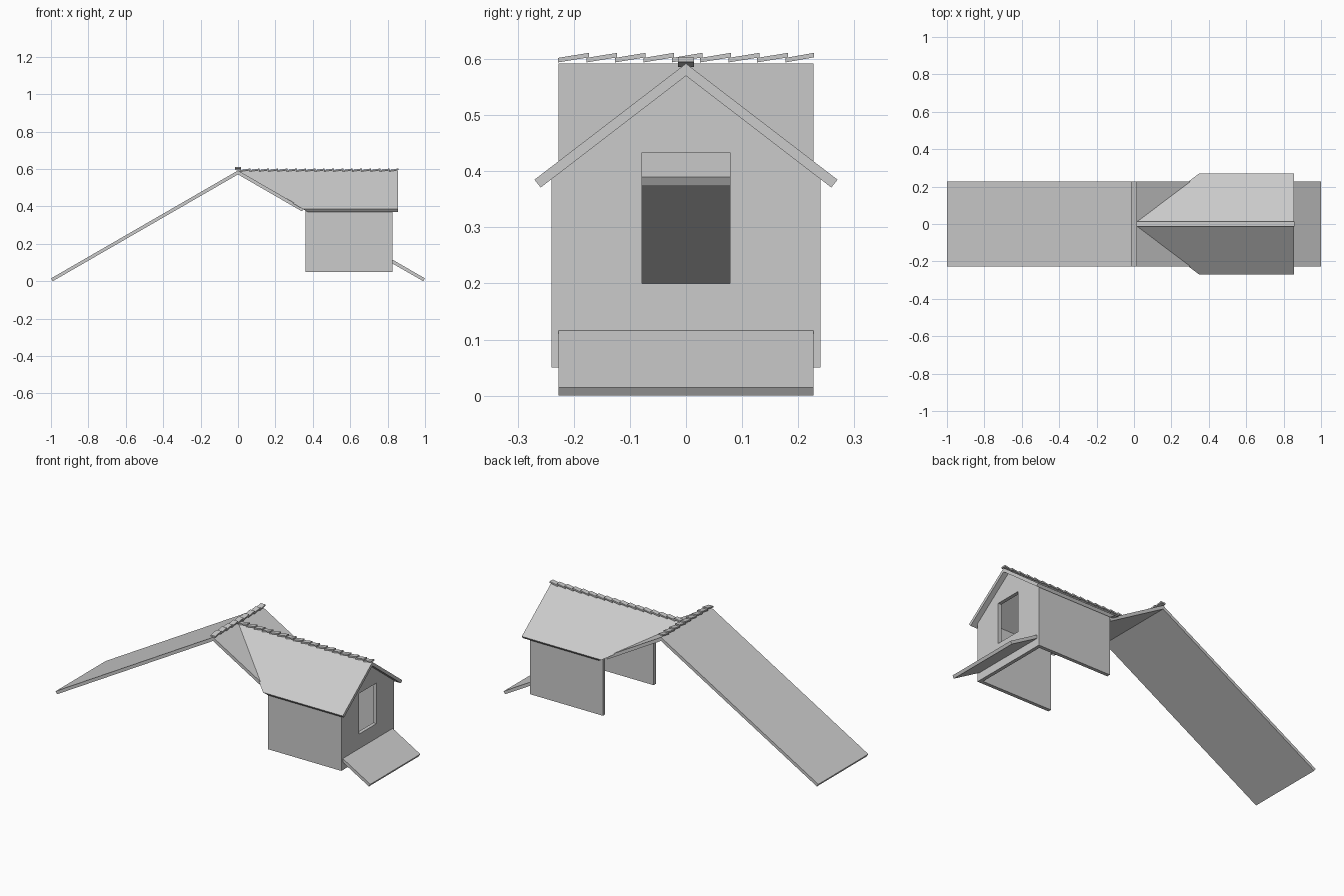
import bpy, bmesh
from mathutils import Vector

cube = bpy.data.objects.get("Cube")
if cube:
    bpy.data.objects.remove(cube, do_unlink=True)

grey = bpy.data.materials.new("plain grey")
grey.use_nodes = True
grey.diffuse_color = (0.6, 0.6, 0.6, 1)
grey.node_tree.nodes["Principled BSDF"].inputs["Base Color"].default_value = (0.6, 0.6, 0.6, 1)


def prism(name, profiles, axis, lo, hi, mirror=False, cut=None):
    """Extrude (across, z) profiles along x or y; optionally trim and mirror."""
    bm = bmesh.new()
    for profile in profiles:
        def place(a, z, d):
            return bm.verts.new((d, a, z) if axis == "x" else (a, d, z))
        near = [place(a, z, lo) for a, z in profile]
        far = [place(a, z, hi) for a, z in profile]
        bm.faces.new(near)
        bm.faces.new(far[::-1])
        n = len(profile)
        for i in range(n):
            j = (i + 1) % n
            bm.faces.new((near[i], far[i], far[j], near[j]))
    if cut:
        bmesh.ops.bisect_plane(bm, geom=bm.verts[:] + bm.edges[:] + bm.faces[:],
                               plane_co=cut[0], plane_no=cut[1], clear_inner=True)
        bmesh.ops.holes_fill(bm, edges=[e for e in bm.edges if e.is_boundary])
    bmesh.ops.recalc_face_normals(bm, faces=bm.faces[:])
    mesh = bpy.data.meshes.new(name)
    bm.to_mesh(mesh)
    bm.free()
    mesh.materials.append(grey)
    ob = bpy.data.objects.new(name, mesh)
    bpy.context.collection.objects.link(ob)
    if mirror:
        mod = ob.modifiers.new("mirror", "MIRROR")
        mod.use_axis = (False, True, False)
        mod.use_clip = True
    return ob


# Main roof slopes, 30 degrees, thin slabs
SLOPE, HALF = 0.577, 0.227
RIDGE, UNDER = 0.592, 0.571


def top(x):
    return RIDGE - SLOPE * x


def under(x):
    return UNDER - SLOPE * x


prism("long_roof_slope", [[(-1, top(1)), (-0.991, 0), (0, UNDER), (0, RIDGE)]],
      "y", -HALF, HALF)
prism("upper_roof_slope", [[(0, RIDGE), (0, UNDER), (0.342, under(0.342)), (0.351, top(0.351))]],
      "y", -HALF, HALF)
prism("lower_roof_slope", [[(0.825, top(0.825)), (0.825, under(0.825)), (0.991, 0), (1, top(1))]],
      "y", -HALF, HALF)

# Dormer roof, trimmed where it meets the main slope
PITCH = 0.767
prism("dormer_roof", [[(0, RIDGE), (0.27, 0.385), (0.259, 0.371), (0, 0.57)]],
      "x", -0.02, 0.855, True, (Vector((0, 0, RIDGE - 0.006)), Vector((SLOPE, 0, 1))))

# Dormer side walls and gable wall with its window opening
WALL, INNER, FLOOR, PEAK = 0.24, 0.22, 0.05, 0.572
prism("dormer_side_walls", [[(INNER, FLOOR), (WALL, FLOOR), (WALL, PEAK - PITCH * WALL),
                             (INNER, PEAK - PITCH * INNER)]], "x", 0.36, 0.825, True)
prism("gable_wall", [[(0, FLOOR), (INNER, FLOOR), (INNER, PEAK - PITCH * INNER), (0, PEAK),
                      (0, 0.433), (0.078, 0.433), (0.078, 0.2), (0, 0.2)]],
      "x", 0.805, 0.825, True)


# Ridge tiles: flat, each tilted up over the start of the next
def tiles(start, end, count, z):
    step = (end - start) / count
    result = []
    for i in range(count):
        a = start + i * step
        b = min(a + step * 1.08, end)
        result.append([(a, z), (b, z + 0.009), (b, z + 0.017), (a, z + 0.008)])
    return result


prism("main_ridge_tiles", tiles(-0.228, 0.228, 9, 0.594), "x", -0.015, 0.015)
prism("dormer_ridge_tiles", tiles(0.012, 0.857, 17, 0.586), "y", -0.014, 0.014)
